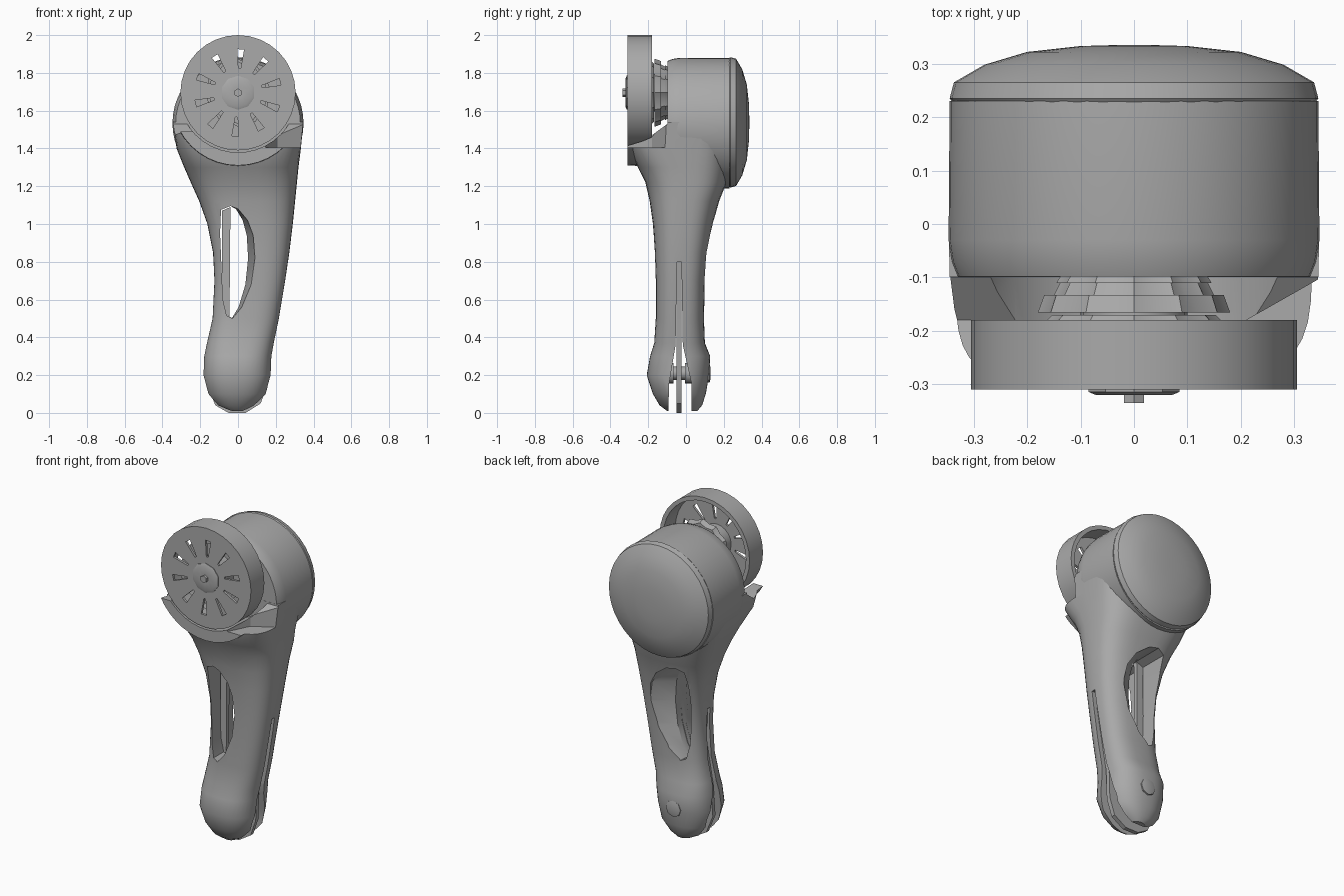
import bpy, bmesh, math

if "Cube" in bpy.data.objects:
    bpy.data.objects.remove(bpy.data.objects["Cube"])

grey = bpy.data.materials.new("plain_grey")
grey.diffuse_color = (0.40, 0.40, 0.40, 1)
grey.use_nodes = True
grey.node_tree.nodes["Principled BSDF"].inputs["Base Color"].default_value = grey.diffuse_color


def finish(name, bm, angle=32):
    bmesh.ops.remove_doubles(bm, verts=bm.verts, dist=1e-5)
    bmesh.ops.recalc_face_normals(bm, faces=bm.faces)
    me = bpy.data.meshes.new(name)
    bm.to_mesh(me)
    bm.free()
    me.materials.append(grey)
    ob = bpy.data.objects.new(name, me)
    bpy.context.collection.objects.link(ob)
    smooth(ob, angle)
    return ob


def smooth(ob, angle=32):
    bpy.ops.object.select_all(action='DESELECT')
    ob.select_set(True)
    bpy.context.view_layer.objects.active = ob
    bpy.ops.object.shade_smooth_by_angle(angle=math.radians(angle))


def skin(bm, rings, closed=False):
    vs = [[bm.verts.new(p) for p in r] for r in rings]
    n = len(vs[0])
    pairs = list(zip(vs, vs[1:])) + ([(vs[-1], vs[0])] if closed else [])
    for a, b in pairs:
        for i in range(n):
            j = (i + 1) % n
            bm.faces.new((a[i], a[j], b[j], b[i]))
    if not closed:
        bm.faces.new(vs[0])
        bm.faces.new(vs[-1])


def lathe(name, profile, x, z, n=32, closed=False, teeth=0):
    """Turn (radius, y) points about an axis along y."""
    bm = bmesh.new()
    rings = []
    for r, y in profile:
        ring = []
        for i in range(n):
            a = math.pi / 2 + math.tau * i / n
            k = r - (teeth if i % 2 else 0)
            ring.append((x + k * math.cos(a), y, z + k * math.sin(a)))
        rings.append(ring)
    skin(bm, rings, closed)
    return finish(name, bm)


def prism(name, pts, axis, lo, hi):
    """Extrude a 2D outline along x, y or z."""
    bm = bmesh.new()
    put = {'x': lambda u, v, d: (d, u, v), 'y': lambda u, v, d: (u, d, v),
           'z': lambda u, v, d: (u, v, d)}[axis]
    skin(bm, [[put(u, v, d) for u, v in pts] for d in (lo, hi)])
    return finish(name, bm)


def cut(ob, cutters):
    bpy.context.view_layer.objects.active = ob
    for c in cutters:
        m = ob.modifiers.new("cut", 'BOOLEAN')
        m.operation, m.object, m.solver = 'DIFFERENCE', c, 'EXACT'
        bpy.ops.object.modifier_apply(modifier=m.name)
    smooth(ob)


# arm body: z, x left, x right, y front, y back, squareness
rows = [(0.01, -0.06, 0.05, -0.10, 0.06, 2.3), (0.04, -0.12, 0.10, -0.14, 0.085, 2.3),
        (0.10, -0.165, 0.155, -0.175, 0.105, 2.3), (0.20, -0.185, 0.175, -0.208, 0.122, 2.4),
        (0.30, -0.18, 0.178, -0.19, 0.128, 2.5), (0.37, -0.165, 0.19, -0.168, 0.10, 2.7),
        (0.50, -0.135, 0.217, -0.16, 0.095, 2.8), (0.70, -0.125, 0.25, -0.16, 0.10, 2.8),
        (0.85, -0.132, 0.272, -0.165, 0.115, 2.8), (1.0, -0.162, 0.29, -0.175, 0.142, 2.8),
        (1.12, -0.205, 0.302, -0.192, 0.175, 2.8), (1.22, -0.25, 0.312, -0.215, 0.215, 2.9),
        (1.30, -0.285, 0.32, -0.255, 0.23, 3.0), (1.40, -0.325, 0.333, -0.30, 0.23, 4.0),
        (1.54, -0.346, 0.346, -0.305, 0.23, 5.5)]
bm = bmesh.new()
rings = []
for z, x0, x1, y0, y1, e in rows:
    ring = []
    for i in range(40):
        a = math.tau * i / 40
        c, s = math.cos(a), math.sin(a)
        ring.append(((x0 + x1) / 2 + (x1 - x0) / 2 * math.copysign(abs(c) ** (2 / e), c),
                     (y0 + y1) / 2 + (y1 - y0) / 2 * math.copysign(abs(s) ** (2 / e), s), z))
    rings.append(ring)
skin(bm, rings)
arm = finish("arm_body", bm)

# curved lip that cradles the front wheel
cradle = lathe("wheel_cradle", [(0.35, -0.31), (0.352, -0.26), (0.34, -0.12)], 0, 1.66, 40)

# long slot, narrow in the middle and flared towards the back
outline = [(-0.09, 1.075), (-0.04, 1.095), (0.0, 1.08), (0.05, 1.02), (0.08, 0.94), (0.09, 0.82),
           (0.07, 0.68), (0.02, 0.56), (-0.03, 0.5), (-0.06, 0.515), (-0.08, 0.6), (-0.095, 0.95)]
bm = bmesh.new()
skin(bm, [[(x if x < -0.04 else -0.04 + (x + 0.04) * k, y, z) for x, z in outline]
          for y, k in ((-0.5, 1), (-0.16, 1), (-0.08, 0.72), (0.02, 0.75), (0.11, 1.6), (0.5, 1.6))])
slot = finish("slot_cutter", bm)

# cutters: fork gap, wheel well, space above the lip, right side of the lip
gap = prism("gap_cutter", [(-0.095, -0.1), (-0.09, 0.15), (-0.055, 0.36), (-0.048, 0.8),
            (-0.024, 0.8), (-0.017, 0.36), (0.03, 0.15), (0.03, -0.1)], 'x', -0.5, 0.5)
well = lathe("well_cutter", [(0.316, -0.5), (0.316, -0.099)], 0, 1.695, 40)
above = prism("above_cutter", [(-0.5, 1.49), (-0.3, 1.49), (-0.18, 1.47), (-0.099, 1.53),
              (-0.099, 2.2), (-0.5, 2.2)], 'x', -0.6, 0.6)
side = prism("side_cutter", [(0.36, -0.095), (0.21, -0.18), (0.1, -0.4), (0.5, -0.4), (0.5, -0.095)],
             'z', 1.405, 2.2)
cut(arm, [slot, gap, well, above, side])
cut(cradle, [well, above, side])

# thin centre web in the fork, and the strut seen in the slot
web = prism("centre_web", [(-0.05, 0.0), (0.04, 0.0), (0.12, 0.05), (0.155, 0.15), (0.16, 0.33),
            (0.225, 0.7), (0.24, 0.82), (-0.115, 0.82), (-0.105, 0.6), (-0.15, 0.33),
            (-0.165, 0.15), (-0.12, 0.04)], 'y', -0.05, -0.024)
cut(web, [slot])
prism("slot_strut", [(-0.085, 0.52), (-0.045, 0.51), (-0.04, 1.09), (-0.085, 1.07)], 'y', -0.05, -0.024)
for c in (slot, gap, well, above, side):
    bpy.data.objects.remove(c)

# motor housing and domed back cap
lathe("motor_housing", [(0.30, -0.098), (0.33, -0.098), (0.341, -0.07), (0.347, -0.03),
                        (0.345, 0.23)], 0, 1.533, 48)
lathe("back_cap", [(0.335, 0.222), (0.345, 0.235), (0.337, 0.265), (0.28, 0.298),
                   (0.20, 0.322), (0.10, 0.333), (0.03, 0.335)], 0, 1.538, 40)

# front wheel: rim open at the back, face plate with radial slits
wheel = lathe("front_wheel", [(0.305, -0.18), (0.305, -0.31), (0.02, -0.31), (0.02, -0.295),
                              (0.28, -0.295), (0.28, -0.18)], 0, 1.695, 32, closed=True)
slits = []
for k in range(10):
    a = math.tau * (k + 0.4) / 10
    c, s = math.cos(a), math.sin(a)
    slits.append(prism("slit_cutter", [(r * c - w * s, 1.695 + r * s + w * c) for r, w in
                 ((0.13, -0.006), (0.23, -0.018), (0.23, 0.018), (0.13, 0.006))], 'y', -0.4, -0.25))
cut(wheel, slits)
for c in slits:
    bpy.data.objects.remove(c)

# wheel hub, cap bolt and the stepped toothed shaft behind
lathe("wheel_hub", [(0.09, -0.29), (0.09, -0.314), (0.075, -0.32), (0.03, -0.32)], 0, 1.695, 10)
lathe("hub_bolt", [(0.022, -0.30), (0.022, -0.335)], 0, 1.695, 6)
lathe("shaft_core", [(0.10, -0.30), (0.10, -0.08)], 0, 1.695, 20)
for name, r, y0, y1 in (("gear_plate", 0.165, -0.182, -0.17), ("large_gear", 0.18, -0.166, -0.133),
                        ("middle_gear", 0.15, -0.133, -0.11), ("small_gear", 0.145, -0.11, -0.09)):
    lathe(name, [(r, y0), (r - 0.012, y1)], 0, 1.695, 24, teeth=0.014)

# ankle pin across the fork, with collars and end bolt
lathe("ankle_pin", [(0.035, -0.15), (0.035, 0.09)], 0, 0.21, 16)
for name, y0, y1 in (("front_collar", -0.092, -0.065), ("back_collar", -0.005, 0.03)):
    lathe(name, [(0.055, y0), (0.055, y1)], 0, 0.21, 16)
lathe("back_bolt", [(0.05, 0.08), (0.05, 0.125), (0.03, 0.13)], 0, 0.21, 8)
